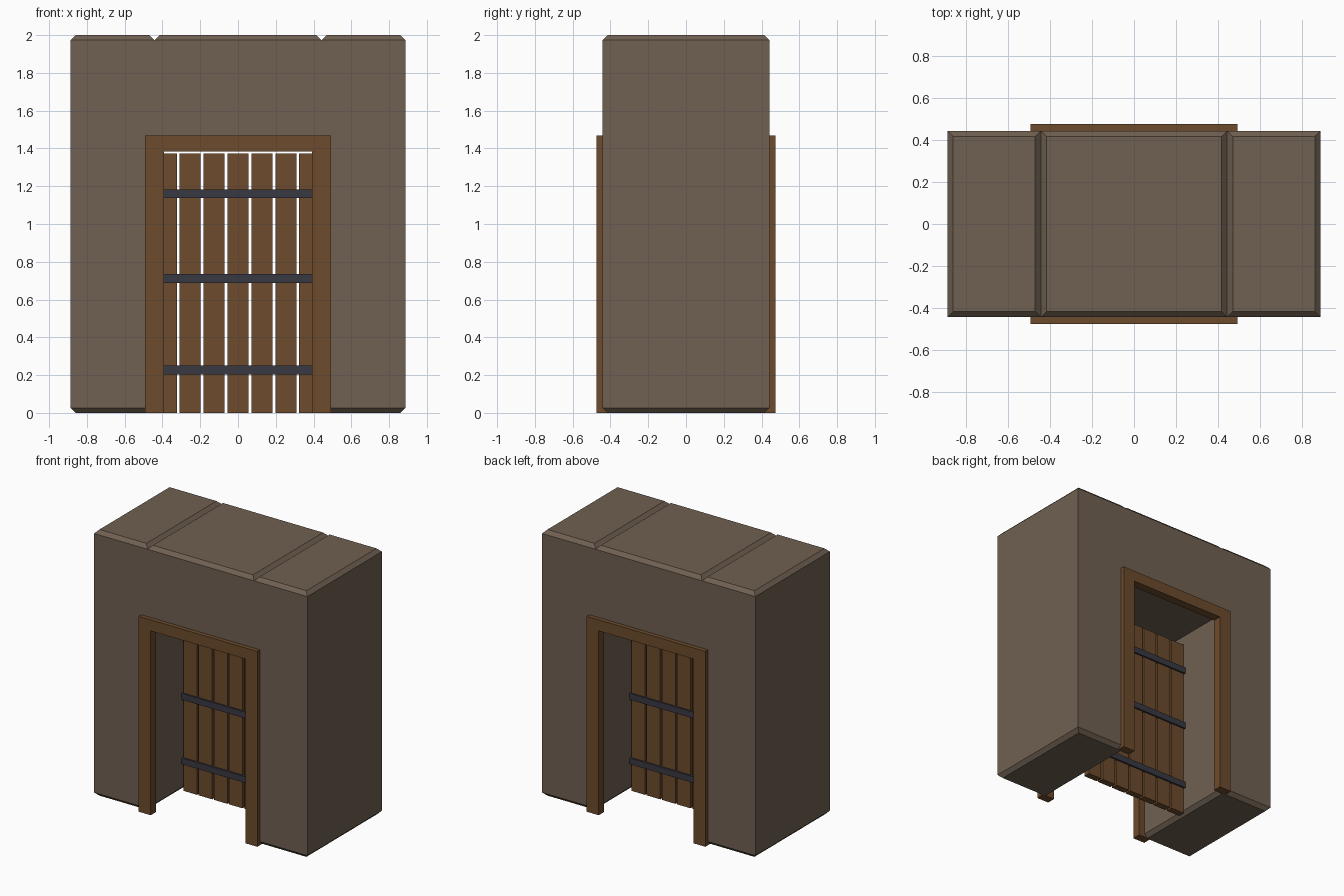
import bpy
import bmesh

cube = bpy.data.objects.get("Cube")
if cube:
    bpy.data.objects.remove(cube, do_unlink=True)


def material(name, rgb):
    mat = bpy.data.materials.new(name)
    mat.use_nodes = True
    mat.diffuse_color = (*rgb, 1)
    mat.node_tree.nodes["Principled BSDF"].inputs["Base Color"].default_value = (*rgb, 1)
    return mat


STONE = material("stone", (0.16, 0.118, 0.083))
WOOD = material("wood", (0.153, 0.07, 0.025))
IRON = material("iron", (0.04, 0.04, 0.054))


def box(name, mat, x, y, z, chamfer=0):
    """Box from (min, max) ranges; chamfer cuts the top and bottom rims only."""
    bm = bmesh.new()
    bmesh.ops.create_cube(bm, size=1)
    for v in bm.verts:
        v.co = [lo + (c + 0.5) * (hi - lo) for c, (lo, hi) in zip(v.co, (x, y, z))]
    if chamfer:
        rims = [e for e in bm.edges if abs(e.verts[0].co.z - e.verts[1].co.z) < 1e-5]
        bmesh.ops.bevel(bm, geom=rims, offset=chamfer, segments=1, affect='EDGES')
    mesh = bpy.data.meshes.new(name)
    bm.to_mesh(mesh)
    bm.free()
    mesh.materials.append(mat)
    obj = bpy.data.objects.new(name, mesh)
    bpy.context.collection.objects.link(obj)
    return obj


def span(centre, size):
    return (centre - size / 2, centre + size / 2)


HALF_X, HALF_Y, OPENING = 0.887, 0.443, 0.443
RIM = 0.027

# Stone wall: two pillars and a lintel, with chamfered rims
wall_y = (-HALF_Y, HALF_Y)
box("left_pillar", STONE, (OPENING, HALF_X), wall_y, (0, 2), RIM)
box("right_pillar", STONE, (-HALF_X, -OPENING), wall_y, (0, 2), RIM)
box("lintel", STONE, (-OPENING, OPENING), wall_y, (1.42, 2), RIM)

# Wooden door frame on both faces of the wall
for side, sy in (("front", -1), ("back", 1)):
    frame_y = span(sy * HALF_Y, 0.064)
    for hand, sx in (("left", 1), ("right", -1)):
        box(f"{side}_{hand}_post", WOOD, span(sx * OPENING, 0.1), frame_y, (0, 1.385))
    box(f"{side}_frame_beam", WOOD, (-0.493, 0.493), frame_y, (1.385, 1.468))

# Gate of upright planks in the middle of the passage
PLANKS = 7
pitch = 2 * OPENING / PLANKS
for i in range(PLANKS):
    x = (i - (PLANKS - 1) / 2) * pitch
    box(f"gate_plank_{i + 1}", WOOD, span(x, pitch - 0.015), span(0, 0.05), (0, 1.372))

# Iron bands across the gate
for name, z in (("lower", 0.227), ("middle", 0.712), ("upper", 1.16)):
    box(f"{name}_gate_band", IRON, (-OPENING, OPENING), span(0, 0.075), span(z, 0.047))
